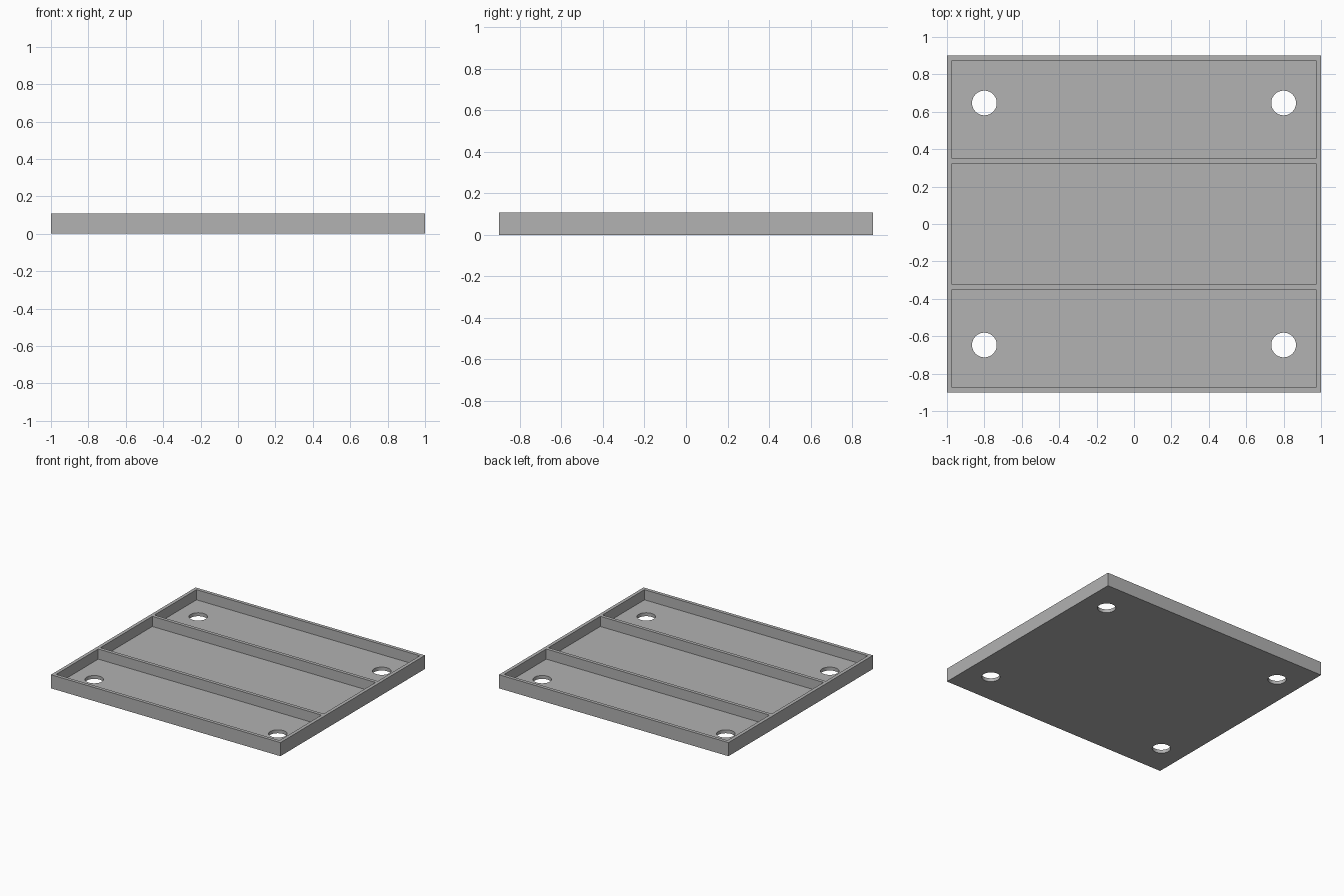
import bpy
import math

# Remove the default object
cube = bpy.data.objects.get("Cube")
if cube:
    bpy.data.objects.remove(cube, do_unlink=True)

WIDTH, DEPTH, HEIGHT = 2.0, 1.8, 0.107
WALL = 0.027               # walls, ribs and floor share one thickness
RIB_INNER = 0.323          # inner face of each rib
RIB_OUTER = RIB_INNER + WALL
HOLE_X, HOLE_Y, HOLE_RADIUS = 0.8, 0.647, 0.066

grey = bpy.data.materials.new("plain_grey")
grey.use_nodes = True
colour = (0.445, 0.445, 0.445, 1)
grey.diffuse_color = colour
grey.node_tree.nodes["Principled BSDF"].inputs["Base Color"].default_value = colour


def box(name, low, high):
    """Axis-aligned box between two corners."""
    bpy.ops.mesh.primitive_cube_add(
        size=1, location=[(a + b) / 2 for a, b in zip(low, high)])
    ob = bpy.context.object
    ob.name = name
    ob.scale = [b - a for a, b in zip(low, high)]
    bpy.ops.object.transform_apply(location=True, rotation=False, scale=True)
    ob.data.materials.append(grey)
    return ob


def cut(target, cutter):
    """Subtract the cutter from the target and discard it."""
    cutter.hide_render = True
    mod = target.modifiers.new("cut", "BOOLEAN")
    mod.operation = "DIFFERENCE"
    mod.solver = "EXACT"
    mod.object = cutter
    bpy.context.view_layer.objects.active = target
    bpy.ops.object.modifier_apply(modifier=mod.name)
    bpy.data.objects.remove(cutter, do_unlink=True)


# Solid slab that becomes the tray
tray = box("divided_tray", (-WIDTH / 2, -DEPTH / 2, 0), (WIDTH / 2, DEPTH / 2, HEIGHT))

# Three open pockets, leaving the rim, two ribs and the floor
inner_x = WIDTH / 2 - WALL
inner_y = DEPTH / 2 - WALL
for y0, y1 in ((-inner_y, -RIB_OUTER), (-RIB_INNER, RIB_INNER), (RIB_OUTER, inner_y)):
    cut(tray, box("pocket_cutter", (-inner_x, y0, WALL), (inner_x, y1, HEIGHT * 2)))

# Four round holes through the floor
for x in (-HOLE_X, HOLE_X):
    for y in (-HOLE_Y, HOLE_Y):
        bpy.ops.mesh.primitive_cylinder_add(
            vertices=64, radius=HOLE_RADIUS, depth=HEIGHT, location=(x, y, 0))
        drill = bpy.context.object
        drill.name = "hole_cutter"
        drill.data.materials.append(grey)
        cut(tray, drill)

# Smooth hole walls, crisp edges elsewhere
bpy.ops.object.select_all(action="DESELECT")
tray.select_set(True)
bpy.context.view_layer.objects.active = tray
bpy.ops.object.shade_smooth_by_angle(angle=math.radians(30))
